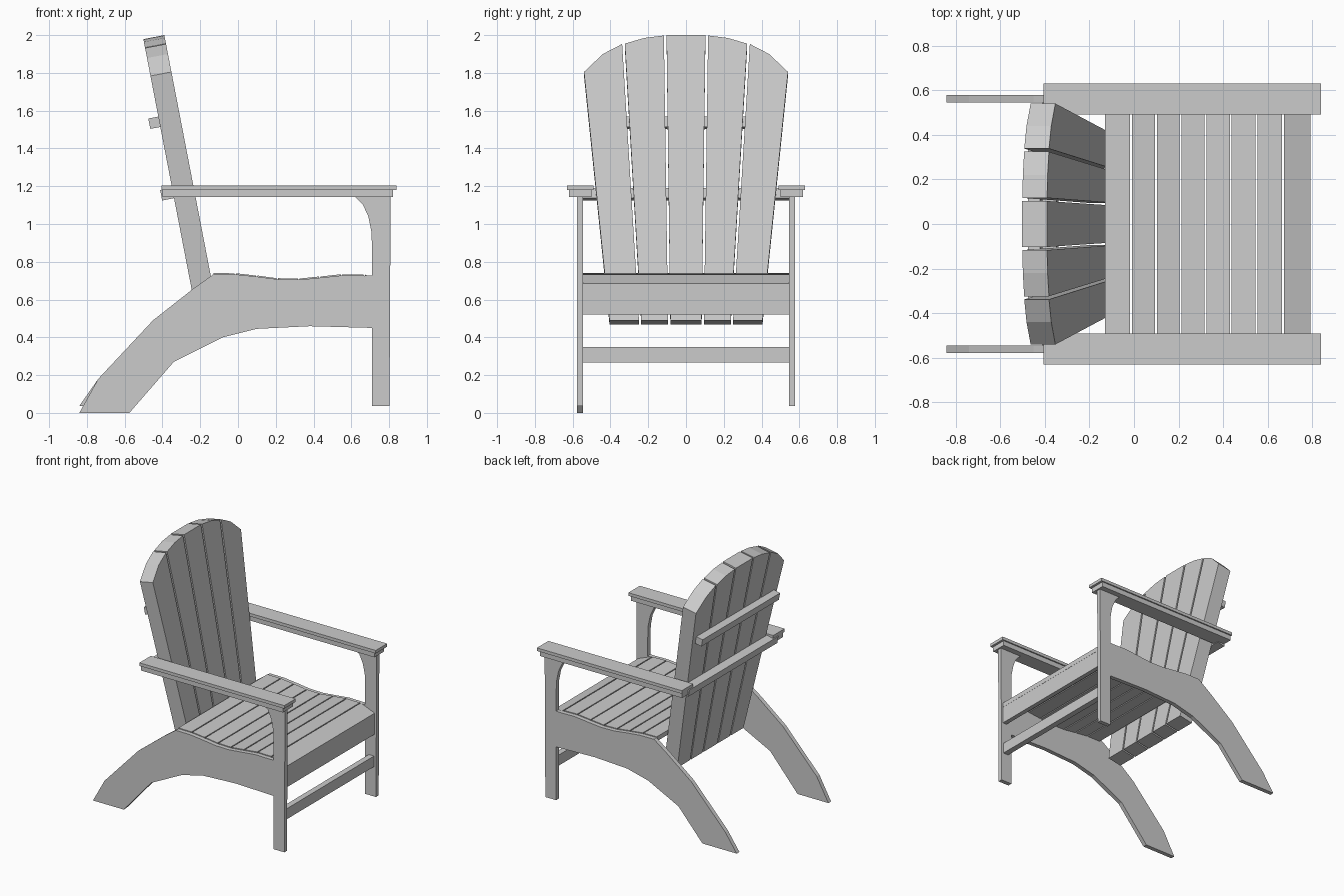
import bpy, bmesh
from mathutils import Vector

if "Cube" in bpy.data.objects:
    bpy.data.objects.remove(bpy.data.objects["Cube"])


def prism(name, points, offset):
    """Extrude a planar outline of 3D points along an offset vector."""
    bm = bmesh.new()
    face = bm.faces.new([bm.verts.new(p) for p in points])
    res = bmesh.ops.extrude_face_region(bm, geom=[face], use_keep_orig=True)
    verts = [g for g in res["geom"] if isinstance(g, bmesh.types.BMVert)]
    bmesh.ops.translate(bm, verts=verts, vec=Vector(offset))
    bmesh.ops.recalc_face_normals(bm, faces=bm.faces)
    mesh = bpy.data.meshes.new(name)
    bm.to_mesh(mesh)
    bm.free()
    obj = bpy.data.objects.new(name, mesh)
    bpy.context.collection.objects.link(obj)
    return obj


def profile_y(name, xz, y0, y1):
    """Side-view outline swept from y0 to y1."""
    return prism(name, [(x, y0, z) for x, z in xz], (0, y1 - y0, 0))


def box(name, x0, x1, y0, y1, z0, z1):
    return profile_y(name, [(x0, z0), (x1, z0), (x1, z1), (x0, z1)], y0, y1)


# Seat dip, shared by the side boards and the seat slats
seat_curve = [(-0.13, 0.74), (-0.01, 0.739), (0.103, 0.727), (0.213, 0.713),
              (0.325, 0.711), (0.438, 0.722), (0.553, 0.734), (0.672, 0.732),
              (0.80, 0.685)]

# Side frames: sweeping rear leg, seat rail, front post and arm bracket in one
for side, foot in ((-1, 0.0), (1, 0.037)):
    outline = [(-0.84, foot), (-0.575 + foot * 0.8, foot), (-0.34, 0.27),
               (-0.08, 0.40), (0.10, 0.445), (0.38, 0.459), (0.71, 0.45),
               (0.71, 0.037), (0.802, 0.037), (0.808, 1.145), (0.62, 1.145),
               (0.66, 1.105), (0.69, 1.04), (0.706, 0.96), (0.71, 0.87), (0.71, 0.727)]
    outline += [(x, z - 0.006) for x, z in reversed(seat_curve[:-1])]
    outline += [(-0.24, 0.655), (-0.45, 0.49), (-0.74, 0.18)]
    profile_y("side_frame", outline, side * 0.545, side * 0.578)

# Seat slats following the dip, the front one sloping down
for (xa, za), (xb, zb) in zip(seat_curve, seat_curve[1:]):
    xb -= 0.008
    profile_y("seat_slat", [(xa, za), (xb, zb), (xb, zb - 0.035), (xa, za - 0.035)],
              -0.544, 0.544)

# Front apron and low stretcher
box("front_apron", 0.755, 0.79, -0.545, 0.545, 0.52, 0.672)
box("front_stretcher", 0.74, 0.785, -0.545, 0.545, 0.268, 0.35)

# Armrests: core board with a wider overhanging cap
for s in (-1, 1):
    box("armrest_core", -0.40, 0.82, s * 0.50, s * 0.62, 1.142, 1.182)
    box("armrest_cap", -0.405, 0.838, s * 0.49, s * 0.63, 1.18, 1.204)

# Fanned back slats, drawn in the front view then leaned backwards
back_normal = Vector((-0.982, 0, -0.189))


def lean(y, z):
    return Vector((-0.145 - 0.193 * (z - 0.73), y, z))


def back_slat(yz):
    prism("back_slat", [lean(y, z) for y, z in yz], back_normal * 0.113)


back_slat([(-0.083, 0.49), (0.083, 0.49), (0.103, 2.0), (-0.103, 2.0)])
for s in (-1, 1):
    for yz in ([(0.095, 0.49), (0.237, 0.49), (0.324, 1.955), (0.22, 1.985), (0.117, 1.998)],
               [(0.249, 0.49), (0.405, 0.49), (0.54, 1.805), (0.44, 1.9), (0.338, 1.953)]):
        back_slat([(s * y, z) for y, z in yz])

# Cross rails behind the back, tilted with it
for name, z, half, depth in (("upper_back_rail", 1.59, 0.475, 0.055),
                             ("arm_back_rail", 1.213, 0.545, 0.065)):
    a = lean(-half, z) + back_normal * 0.112
    b = lean(-half, z - 0.055) + back_normal * 0.112
    prism(name, [a, b, b + back_normal * depth, a + back_normal * depth], (0, 2 * half, 0))
